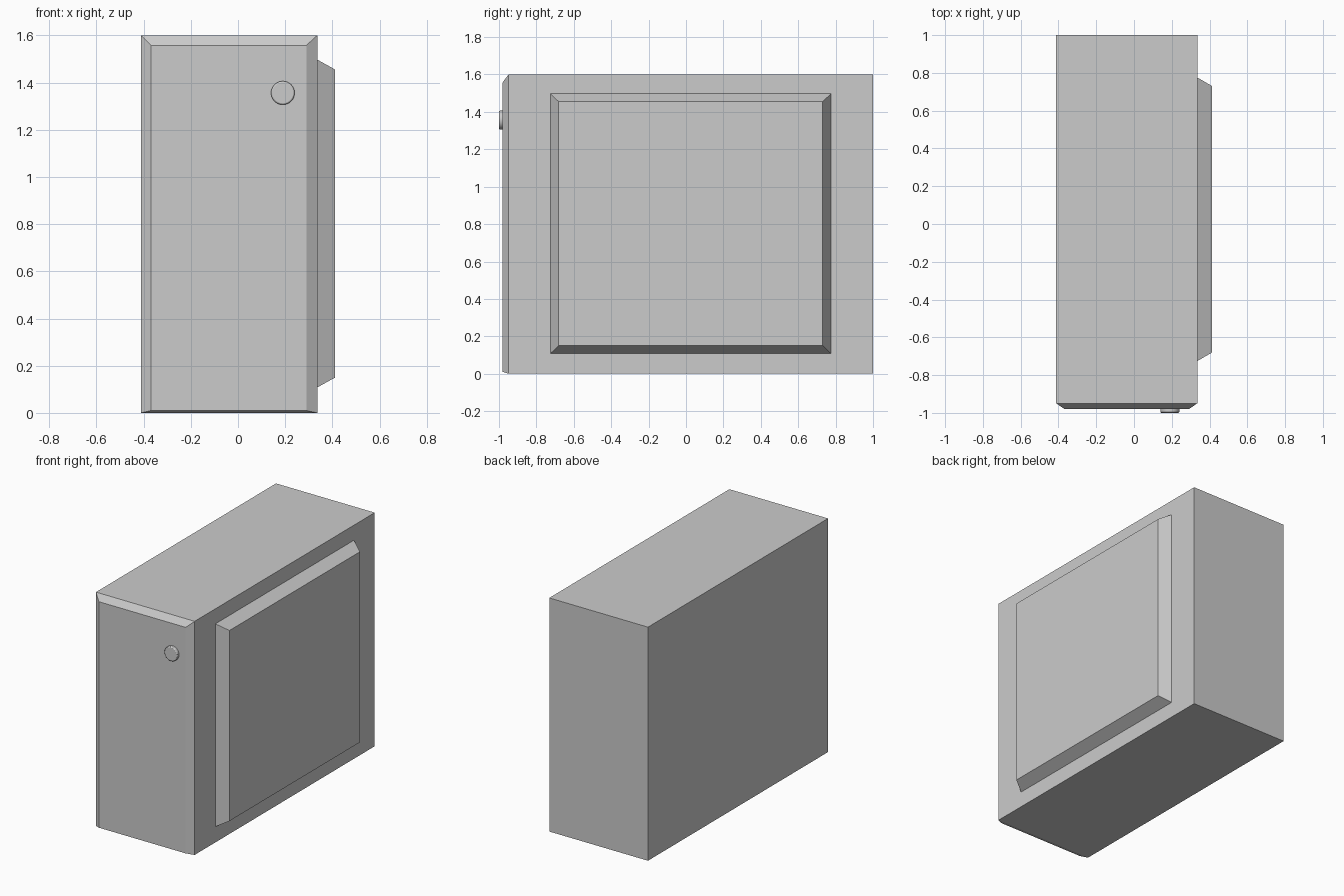
import bpy, bmesh, math

if "Cube" in bpy.data.objects:
    bpy.data.objects.remove(bpy.data.objects["Cube"])

def loft(name, rings):
    """Closed solid through a list of four-corner rings."""
    bm = bmesh.new()
    loops = [[bm.verts.new(p) for p in ring] for ring in rings]
    for a, b in zip(loops, loops[1:]):
        for i in range(4):
            j = (i + 1) % 4
            bm.faces.new((a[i], a[j], b[j], b[i]))
    bm.faces.new(loops[0])
    bm.faces.new(loops[-1])
    bmesh.ops.recalc_face_normals(bm, faces=bm.faces)
    mesh = bpy.data.meshes.new(name)
    bm.to_mesh(mesh)
    bm.free()
    obj = bpy.data.objects.new(name, mesh)
    bpy.context.collection.objects.link(obj)
    return obj

def ring_y(y, x0, x1, z0, z1):
    return [(x0, y, z0), (x1, y, z0), (x1, y, z1), (x0, y, z1)]

def ring_x(x, y0, y1, z0, z1):
    return [(x, y0, z0), (x, y1, z0), (x, y1, z1), (x, y0, z1)]

# Case with chamfered front face
loft("case", [
    ring_y(1.0, -0.412, 0.336, 0, 1.6),
    ring_y(-0.949, -0.412, 0.336, 0, 1.6),
    ring_y(-0.98, -0.368, 0.29, 0.01, 1.558),
])

# Raised side panel with sloped rim
loft("side_panel", [
    ring_x(0.33, -0.725, 0.775, 0.108, 1.497),
    ring_x(0.336, -0.725, 0.775, 0.108, 1.497),
    ring_x(0.412, -0.681, 0.731, 0.15, 1.455),
])

# Round power button
bpy.ops.mesh.primitive_cylinder_add(vertices=32, radius=0.05, depth=0.03,
                                    location=(0.19, -0.985, 1.356),
                                    rotation=(math.pi / 2, 0, 0))
button = bpy.context.object
button.name = "power_button"
bevel = button.modifiers.new("soft_edge", 'BEVEL')
bevel.width = 0.006
bevel.segments = 2
bevel.limit_method = 'ANGLE'
bpy.ops.object.shade_smooth_by_angle(angle=math.radians(30))
